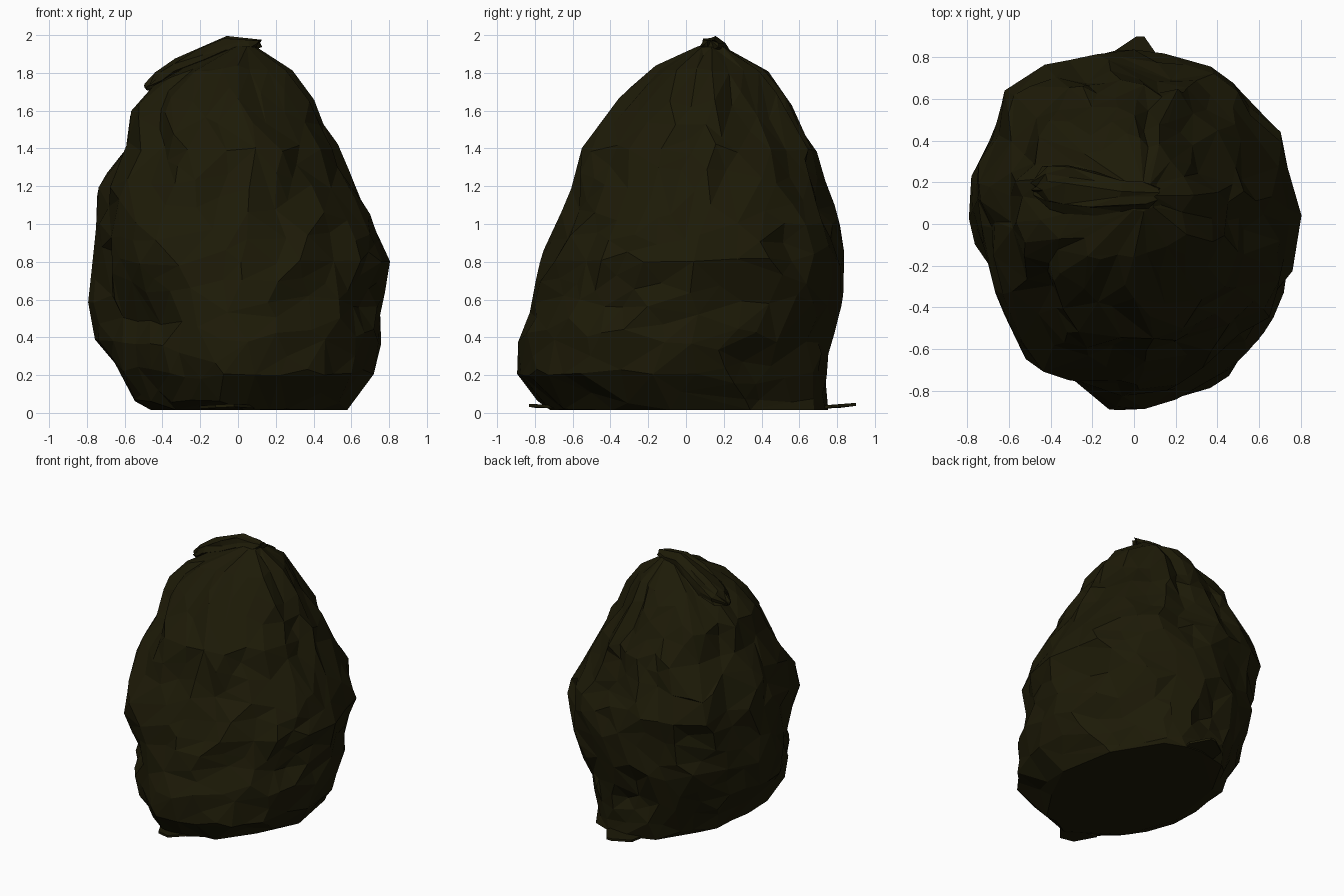
import bpy, bmesh, math, random
from mathutils import Vector, noise

if "Cube" in bpy.data.objects:
    bpy.data.objects.remove(bpy.data.objects["Cube"])

random.seed(4)
TAU = 2 * math.pi

sack_mat = bpy.data.materials.new("dark olive plastic")
sack_mat.diffuse_color = (0.0122, 0.0104, 0.0022, 1)
sack_mat.use_nodes = True
sack_mat.node_tree.nodes["Principled BSDF"].inputs["Base Color"].default_value = sack_mat.diffuse_color


def make(name, bm, ratio=1.0):
    me = bpy.data.meshes.new(name)
    bmesh.ops.recalc_face_normals(bm, faces=bm.faces)
    bm.to_mesh(me)
    bm.free()
    me.materials.append(sack_mat)
    ob = bpy.data.objects.new(name, me)
    bpy.context.collection.objects.link(ob)
    if ratio < 1:
        dec = ob.modifiers.new("facets", 'DECIMATE')
        dec.ratio = ratio
        dec.use_collapse_triangulate = True
    return ob


def loft(bm, rings):
    for a, b in zip(rings, rings[1:]):
        n = len(a)
        for i in range(n):
            bm.faces.new((a[i], a[(i + 1) % n], b[(i + 1) % n], b[i]))
    bm.faces.new(rings[0])
    bm.faces.new(rings[-1])


# Sack outline: height, left, right, front, back
OUTLINE = [
    (0.015, -0.46, 0.57, -0.70, 0.77), (0.06, -0.57, 0.61, -0.78, 0.77),
    (0.20, -0.66, 0.71, -0.91, 0.77), (0.36, -0.76, 0.75, -0.87, 0.76),
    (0.58, -0.81, 0.75, -0.82, 0.81), (0.80, -0.80, 0.80, -0.75, 0.82),
    (1.00, -0.77, 0.73, -0.67, 0.82), (1.20, -0.72, 0.60, -0.60, 0.74),
    (1.40, -0.60, 0.52, -0.55, 0.69), (1.60, -0.56, 0.41, -0.38, 0.57),
    (1.72, -0.46, 0.34, -0.28, 0.49), (1.82, -0.32, 0.27, -0.18, 0.40),
    (1.89, -0.16, 0.15, -0.05, 0.28), (1.94, -0.02, 0.10, 0.06, 0.20)]


def outline_at(z):
    for a, b in zip(OUTLINE, OUTLINE[1:]):
        if z <= b[0]:
            t = (z - a[0]) / (b[0] - a[0])
            return [p + (q - p) * t for p, q in zip(a, b)]
    return OUTLINE[-1]


# Bulges and dents: amount, direction in degrees, height, angular and vertical spread
BUMPS = [(0.13, 236, 0.94, 0.35, 0.18), (-0.17, 228, 0.48, 0.38, 0.16),
         (-0.08, 225, 1.40, 0.35, 0.18), (-0.06, 228, 0.20, 0.4, 0.12),
         (-0.11, 203, 0.60, 0.26, 0.45), (0.09, 132, 1.05, 0.3, 0.25),
         (-0.07, 45, 0.25, 0.4, 0.20), (-0.05, 45, 1.60, 0.4, 0.25),
         (-0.08, 315, 0.08, 0.4, 0.10), (-0.04, 155, 0.70, 0.25, 0.30),
         (-0.05, 45, 0.05, 0.5, 0.08)]


def bump(th, z, amount, deg, zc, wa, wz):
    d = (th - math.radians(deg) + math.pi) % TAU - math.pi
    return amount * math.exp(-(d / wa) ** 2 - ((z - zc) / wz) ** 2)


def sack_point(th, z):
    _, x0, x1, y0, y1 = outline_at(z)
    k = 1.035 + sum(bump(th, z, *b) for b in BUMPS)
    # creases, and gathered folds running up to the tie
    d = Vector((math.cos(th), math.sin(th), z))
    k -= 0.12 * abs(noise.noise(d * 2.3 + Vector((3, 1, 7))))
    k -= 0.06 * abs(noise.noise(d * 5.0))
    up = min(1, max(0, (z - 1.0) / 0.8))
    k += up * (0.065 * math.sin(9 * th + 4 * noise.noise(d * 1.5)) - 0.01)
    x = (x0 + x1) / 2 + (x1 - x0) / 2 * math.cos(th) * k
    y = (y0 + y1) / 2 + (y1 - y0) / 2 * math.sin(th) * k
    return Vector((x, y, z))


# Crumpled sack body
bm = bmesh.new()
N, M = 72, 56
rings = []
for j in range(M + 1):
    z = 0.015 + 1.925 * j / M
    ring = []
    for i in range(N):
        th = TAU * (i + random.uniform(-0.3, 0.3)) / N
        zz = z + (random.uniform(-0.01, 0.01) if 0 < j < M else 0)
        ring.append(bm.verts.new(sack_point(th, zz)))
    rings.append(ring)
loft(bm, rings)
make("sack_body", bm, 0.10)

# Gathered top, folded over to the left: centre x, y, z, half depth, half height
FOLD = [(-0.48, 0.17, 1.725, 0.03, 0.02), (-0.42, 0.18, 1.76, 0.11, 0.06),
        (-0.32, 0.17, 1.81, 0.12, 0.07), (-0.20, 0.15, 1.87, 0.11, 0.07),
        (-0.06, 0.14, 1.92, 0.08, 0.08), (0.05, 0.14, 1.935, 0.07, 0.05),
        (0.11, 0.14, 1.95, 0.04, 0.025)]
bm = bmesh.new()
rings = []
for x, y, z, w, h in FOLD:
    ring = []
    for i in range(14):
        a = TAU * i / 14
        k = 1.0 if i % 2 else random.uniform(0.7, 0.95)
        ring.append(bm.verts.new((x + random.uniform(-0.02, 0.02), y + w * k * math.cos(a),
                                  z + h * k * math.sin(a))))
    rings.append(ring)
loft(bm, rings)
bmesh.ops.triangulate(bm, faces=bm.faces)
make("folded_top", bm, 0.7)


# Loose corners of the bottom seam lying flat
def seam_corner(name, pts):
    bm = bmesh.new()
    low = [bm.verts.new((x, y, z - 0.008)) for x, y, z in pts]
    high = [bm.verts.new((x, y, z + 0.008)) for x, y, z in pts]
    loft(bm, [low, high])
    make(name, bm)


seam_corner("back_seam_corner", [(-0.12, 0.72, 0.03), (0.13, 0.72, 0.03), (0.14, 0.77, 0.035),
                                 (0.05, 0.90, 0.045), (0.01, 0.90, 0.045), (-0.11, 0.82, 0.035)])
seam_corner("front_seam_corner", [(-0.2, -0.64, 0.03), (-0.12, -0.80, 0.035),
                                  (-0.02, -0.83, 0.04), (0.12, -0.66, 0.03)])
